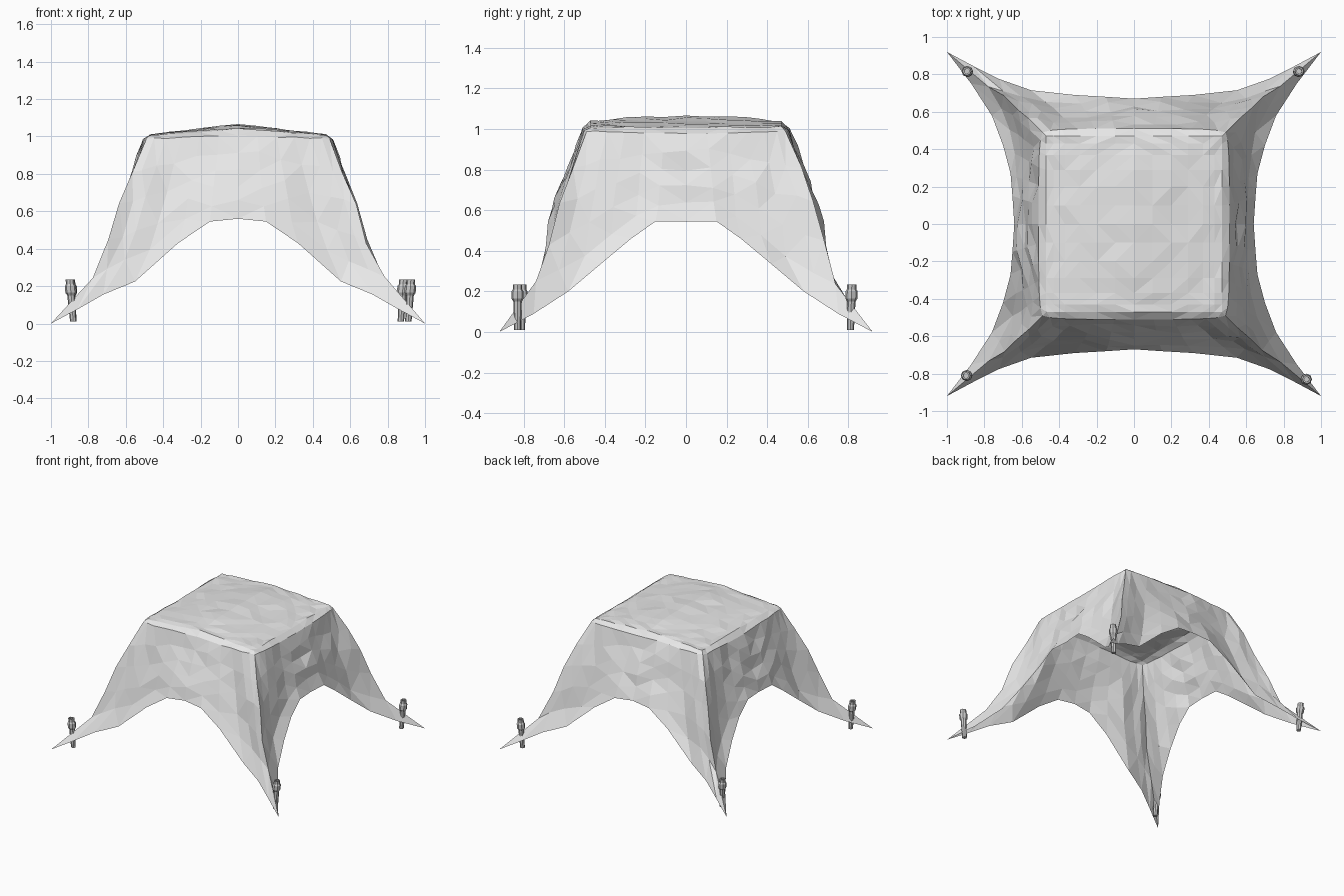
import bpy, bmesh, math, random
from mathutils import Vector, Matrix

random.seed(4)
cube = bpy.data.objects.get("Cube")
if cube:
    bpy.data.objects.remove(cube)


def material(name, grey):
    m = bpy.data.materials.new(name)
    m.use_nodes = True
    color = (grey, grey, grey, 1)
    m.diffuse_color = color
    m.node_tree.nodes["Principled BSDF"].inputs["Base Color"].default_value = color
    return m


def finish(bm, name, mat):
    mesh = bpy.data.meshes.new(name)
    bm.to_mesh(mesh)
    bm.free()
    mesh.materials.append(mat)
    obj = bpy.data.objects.new(name, mesh)
    bpy.context.collection.objects.link(obj)
    return obj


def sheet(bm, rows):
    """Skin a grid of points with quads."""
    grid = [[bm.verts.new(p) for p in row] for row in rows]
    for low, high in zip(grid, grid[1:]):
        for i in range(len(low) - 1):
            bm.faces.new((low[i], low[i + 1], high[i + 1], high[i]))


canvas = material("grey canvas", 0.8)
peg_grey = material("peg grey", 0.6)

# Half hems from middle to corner: (along the side, outward, height)
FRONT_HEM = [(0, .67, .56), (.15, .68, .545), (.32, .69, .43), (.55, .715, .225),
             (.72, .775, .155), (.86, .845, .075), (1, .92, 0)]
SIDE_HEM = [(0, .64, .545), (.15, .65, .545), (.27, .66, .46), (.42, .70, .335),
            (.58, .76, .2), (.75, .87, .09), (.92, 1, 0)]
# Corner ridge from roof to ground, (x, y, z)
RIDGE = [(.49, .49, .99), (.56, .56, .82), (.63, .62, .64),
         (.69, .68, .44), (.78, .735, .24), (1, .92, 0)]
HALF = [0, .1, .2, .29, .37, .43, .47]
ROOF = [-t for t in HALF[:0:-1]] + HALF


def roof_z(x, y):
    u = abs(x) / .47
    return 1.065 - .055 * u - .025 * (1 - u) * max(0, (abs(y) - .25) / .22)


def wall_rows(hem, ridge, turn):
    """Rows of one hanging side, from roof edge through its bevel to the hem."""
    steps = len(ridge) - 1
    rows = [[] for _ in range(steps + 2)]
    for t in ROOF:
        i = HALF.index(abs(t))
        sign = -1 if t < 0 else 1
        u = i / (len(HALF) - 1)
        edge = turn @ Vector((t, -.47, 0))
        edge.z = roof_z(edge.x, edge.y)
        rows[0].append(edge)
        top = Vector((abs(t) * .49 / .47, .51 - .02 * u ** 4, edge.z - .035 + .015 * u))
        end = Vector(hem[i])
        for k in range(steps + 1):
            v = k / steps
            chord = Vector(ridge[0]).lerp(Vector(ridge[-1]), v)
            p = top.lerp(end, v) + (Vector(ridge[k]) - chord) * u ** 2
            if i == len(HALF) - 1:
                p = Vector(ridge[k])
            rows[k + 1].append(turn @ Vector((sign * p.x, -p.y, p.z)))
    return rows[::-1]


# Canvas: roof plus four draped sides
bm = bmesh.new()
sheet(bm, [[(x, y, roof_z(x, y)) for x in ROOF] for y in ROOF])
swapped = [(y, x, z) for x, y, z in RIDGE]
for n in range(4):
    hem, ridge = (SIDE_HEM, swapped) if n % 2 else (FRONT_HEM, RIDGE)
    sheet(bm, wall_rows(hem, ridge, Matrix.Rotation(n * math.pi / 2, 3, 'Z')))
bmesh.ops.remove_doubles(bm, verts=bm.verts, dist=.002)

# Crumple the cloth inside its hem
for v in bm.verts:
    if v.is_boundary:
        continue
    if v.co.z > .96:
        v.co.z += random.uniform(-.006, .004)
    else:
        v.co += v.co.xy.normalized().to_3d() * random.uniform(-.014, .012)
        v.co.z += random.uniform(-.012, .012)
bmesh.ops.triangulate(bm, faces=bm.faces)
finish(bm, "canopy", canvas)

# Pegs: turned profile (radius, height) with a collar and a hollow head
PROFILE = [(0, .01), (.017, .01), (.021, .15), (.03, .165), (.03, .2),
           (.023, .21), (.023, .235), (.014, .235), (.014, .22), (0, .22)]
SIDES = 8


def peg(name, x, y, lean_x, lean_y):
    bm = bmesh.new()
    rows = []
    for r, z in PROFILE:
        cx, cy = x + lean_x * z, y + lean_y * z
        angles = [2 * math.pi * k / SIDES for k in range(SIDES + 1)]
        rows.append([(cx + r * math.cos(a), cy + r * math.sin(a), z) for a in angles])
    sheet(bm, rows)
    bmesh.ops.remove_doubles(bm, verts=bm.verts, dist=.0005)
    bmesh.ops.recalc_face_normals(bm, faces=bm.faces)
    finish(bm, name, peg_grey)


peg("peg_front_right", -.88, -.81, -.08, 0)
peg("peg_front_left", .91, -.83, .06, 0)
peg("peg_back_right", -.88, .81, -.06, .03)
peg("peg_back_left", .87, .81, .06, .03)
